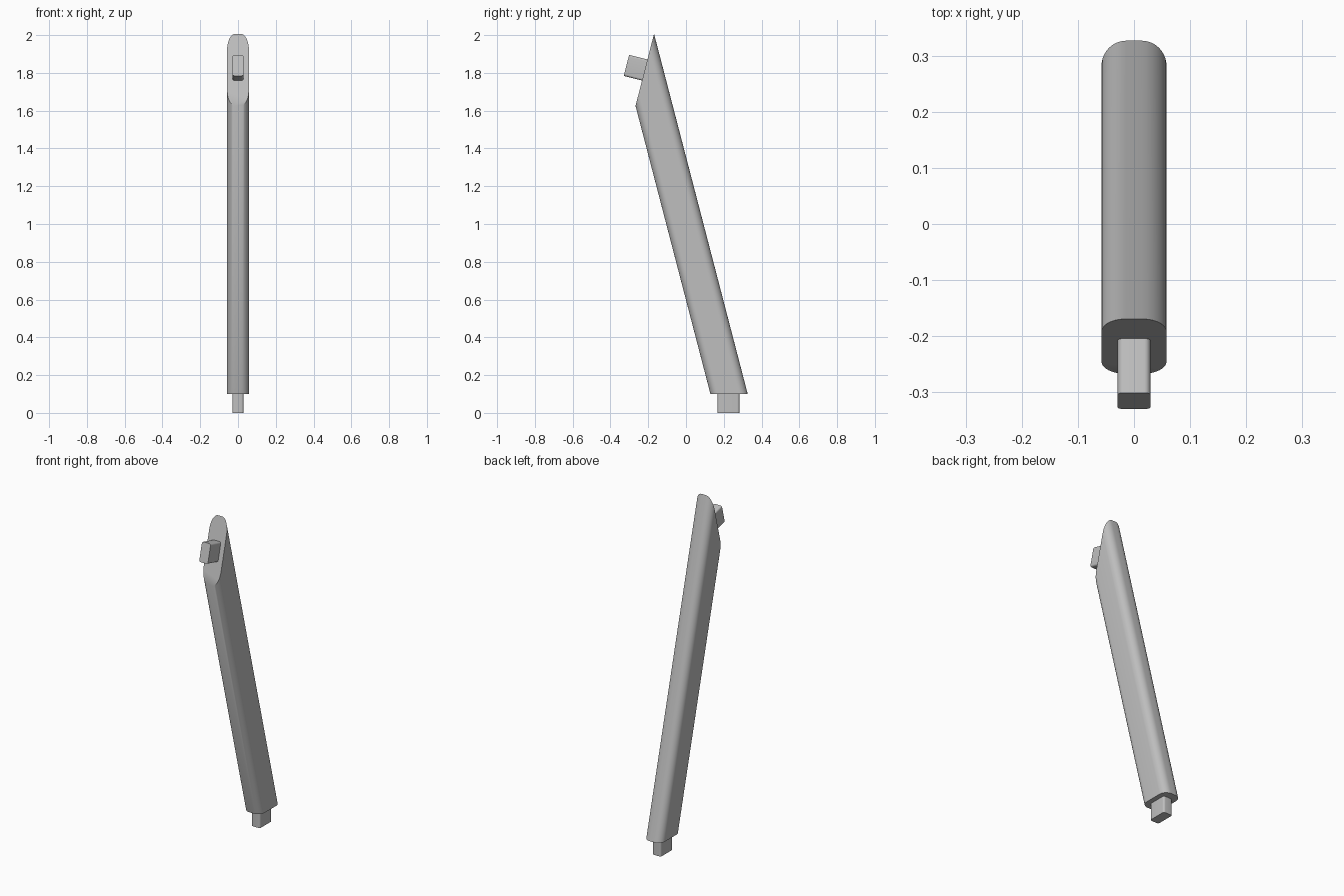
import bpy
import bmesh
import math
from mathutils import Vector

cube = bpy.data.objects.get("Cube")
if cube:
    bpy.data.objects.remove(cube, do_unlink=True)

grey = bpy.data.materials.new("light_grey")
grey.use_nodes = True
colour = (0.52, 0.52, 0.52, 1)
grey.diffuse_color = colour
grey.node_tree.nodes["Principled BSDF"].inputs["Base Color"].default_value = colour


def rounded_rect(hx, hy, r, steps):
    """Outline of a rectangle with rounded corners, counter-clockwise."""
    pts = []
    for k, (sx, sy) in enumerate(((1, 1), (-1, 1), (-1, -1), (1, -1))):
        for i in range(steps + 1):
            a = math.pi / 2 * (k + i / steps)
            pts.append((sx * (hx - r) + r * math.cos(a),
                        sy * (hy - r) + r * math.sin(a)))
    return pts


def bar(name, outline, centre, axis, start, end):
    """Sweep an outline along axis, trimmed by two (point, normal) planes."""
    axis = axis.normalized()
    across = Vector((1, 0, 0))
    depth = axis.cross(across)
    bm = bmesh.new()
    rings = []
    for point, normal in (start, end):
        ring = []
        for u, v in outline:
            p = centre + across * u + depth * v
            t = (point - p).dot(normal) / axis.dot(normal)
            ring.append(bm.verts.new(p + axis * t))
        rings.append(ring)
    low, high = rings
    for i in range(len(low)):
        j = (i + 1) % len(low)
        bm.faces.new((low[i], low[j], high[j], high[i]))
    bm.faces.new(low[::-1])
    bm.faces.new(high)
    bmesh.ops.recalc_face_normals(bm, faces=bm.faces)
    mesh = bpy.data.meshes.new(name)
    bm.to_mesh(mesh)
    bm.free()
    mesh.materials.append(grey)
    obj = bpy.data.objects.new(name, mesh)
    bpy.context.collection.objects.link(obj)
    bpy.ops.object.select_all(action="DESELECT")
    obj.select_set(True)
    bpy.context.view_layer.objects.active = obj
    bpy.ops.object.shade_smooth_by_angle(angle=math.radians(35))
    return obj


up = Vector((0, 0, 1))
foot = Vector((0, 0.228, 0.1))
cut_low = Vector((0, -0.266, 1.63))
cut_high = Vector((0, -0.171, 2.0))
cut_mid = (cut_low + cut_high) / 2
cut_normal = Vector((0, cut_low.z - cut_high.z, cut_high.y - cut_low.y)).normalized()

# Leaning leg, level at the foot and cut at a slant at the top
bar("leg", rounded_rect(0.058, 0.0955, 0.044, 10), foot,
    Vector((0, -0.26, 1)), (foot, up), (cut_mid, cut_normal))

# Tenons at both ends, running slightly into the leg
tenon = rounded_rect(0.029, 0.0575, 0.011, 6)
bar("bottom_tenon", tenon, Vector((0, 0.225, 0)), up,
    (Vector((0, 0, 0)), up), (foot + up * 0.02, up))
bar("top_tenon", tenon, cut_mid, cut_normal,
    (cut_mid - cut_normal * 0.02, cut_normal),
    (cut_mid + cut_normal * 0.1, cut_normal))
